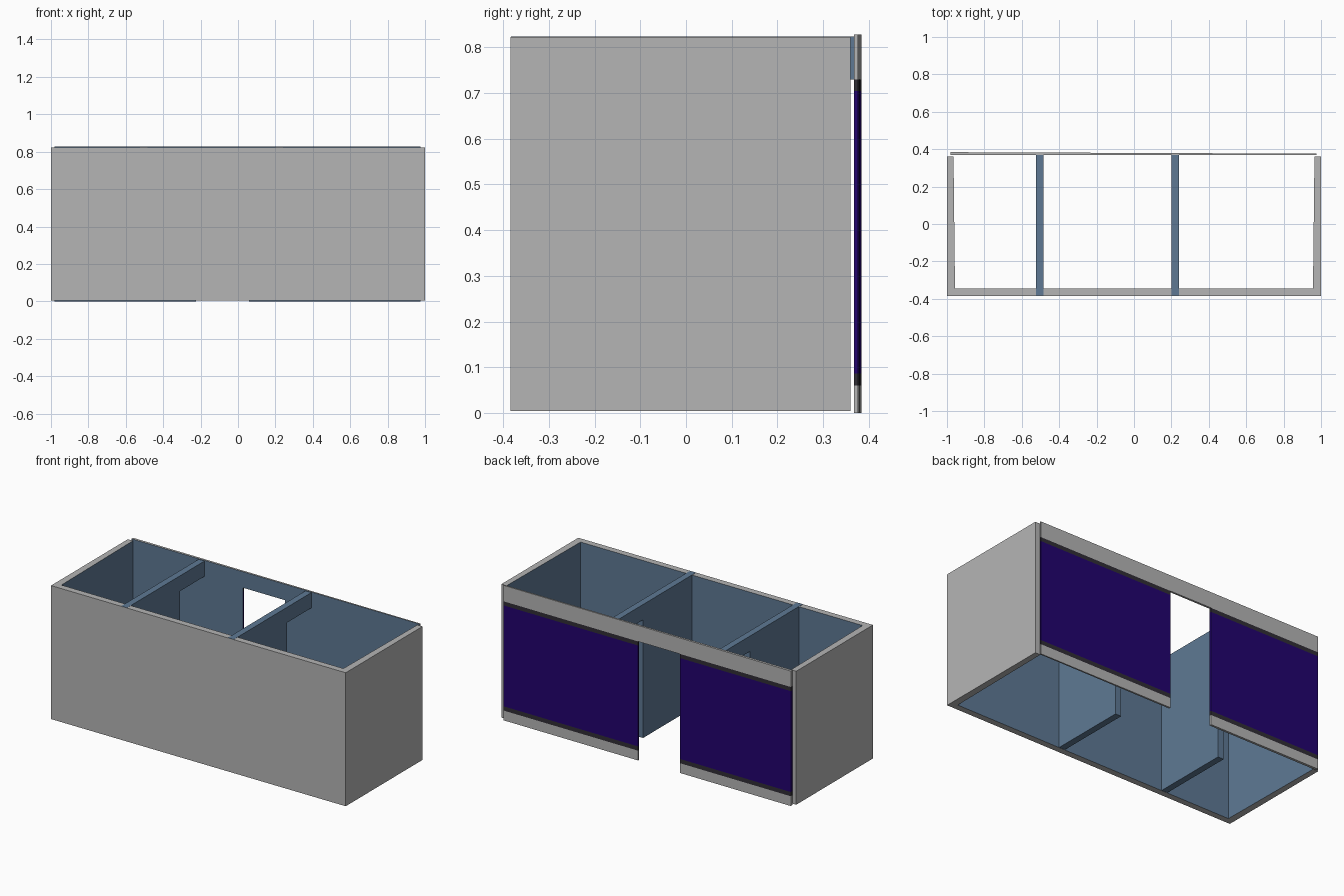
import bpy, bmesh
from mathutils import Vector

if "Cube" in bpy.data.objects:
    bpy.data.objects.remove(bpy.data.objects["Cube"])


def mat(name, rgb):
    m = bpy.data.materials.new(name)
    m.diffuse_color = (*rgb, 1)
    m.use_nodes = True
    m.node_tree.nodes["Principled BSDF"].inputs["Base Color"].default_value = m.diffuse_color
    return m


GREY = mat("wall grey", (0.46, 0.46, 0.46))
BLUE = mat("steel blue", (0.112, 0.191, 0.296))
PURPLE = mat("deep purple", (0.016, 0.001, 0.155))
DARK = mat("dark trim", (0.03, 0.027, 0.036))


def prism(name, profile, to3d, depth, mats, rule=None):
    """Extrude a 2D profile along depth; rule picks material from a face."""
    bm = bmesh.new()
    f = bm.faces.new([bm.verts.new(to3d(*p)) for p in profile])
    top = bmesh.ops.extrude_face_region(bm, geom=[f])["geom"]
    bmesh.ops.translate(bm, vec=depth, verts=[v for v in top if isinstance(v, bmesh.types.BMVert)])
    bmesh.ops.recalc_face_normals(bm, faces=bm.faces)
    me = bpy.data.meshes.new(name)
    for m in mats:
        me.materials.append(m)
    if rule:
        for face in bm.faces:
            face.material_index = rule(face.normal, face.calc_center_median())
    bm.to_mesh(me)
    bm.free()
    ob = bpy.data.objects.new(name, me)
    bpy.context.collection.objects.link(ob)
    return ob


# Outer U-shaped shell: grey outside, blue on the inward faces
shell = [(-1, -0.384), (1, -0.384), (1, 0.36), (0.965, 0.36),
         (0.957, -0.345), (-0.957, -0.345), (-0.965, 0.36), (-1, 0.36)]


def inward(n, c):
    inside = abs(n.z) < 0.5 and abs(c.x) < 0.98 and -0.37 < c.y < 0.35
    return 1 if inside else 0


prism("outer_walls", shell, lambda x, y: (x, y, 0.004), Vector((0, 0, 0.819)), [GREY, BLUE], inward)

# Two partitions, each with a doorway beside the back wall
part = [(-0.383, 0.005), (0.13, 0.005), (0.13, 0.73), (0.37, 0.73), (0.37, 0.824), (-0.383, 0.824)]
for i, x0 in enumerate((-0.525, 0.2)):
    prism(f"partition_{i + 1}", part, lambda y, z: (x0, y, z), Vector((0.04, 0, 0)), [BLUE])


# Back wall: slightly tapered, made of horizontal bands, blue inside
def outer_y(x):
    return 0.384 - 0.008 * (x + 0.98) / 1.955


def band(name, xa, xb, z0, z1, m):
    plan = [(xa, 0.368), (xb, 0.368), (xb, outer_y(xb)), (xa, outer_y(xa))]
    prism(name, plan, lambda x, y: (x, y, z0), Vector((0, 0, z1 - z0)), [m, BLUE],
          lambda n, c: 1 if n.y < -0.5 else 0)


band("back_header", -0.98, 0.975, 0.73, 0.828, GREY)
for side, xa, xb in (("left", -0.98, -0.225), ("right", 0.06, 0.975)):
    band(f"back_sill_{side}", xa, xb, 0, 0.06, GREY)
    band(f"lower_trim_{side}", xa, xb, 0.06, 0.086, DARK)
    band(f"window_panel_{side}", xa, xb, 0.086, 0.705, PURPLE)
    band(f"upper_trim_{side}", xa, xb, 0.705, 0.73, DARK)
